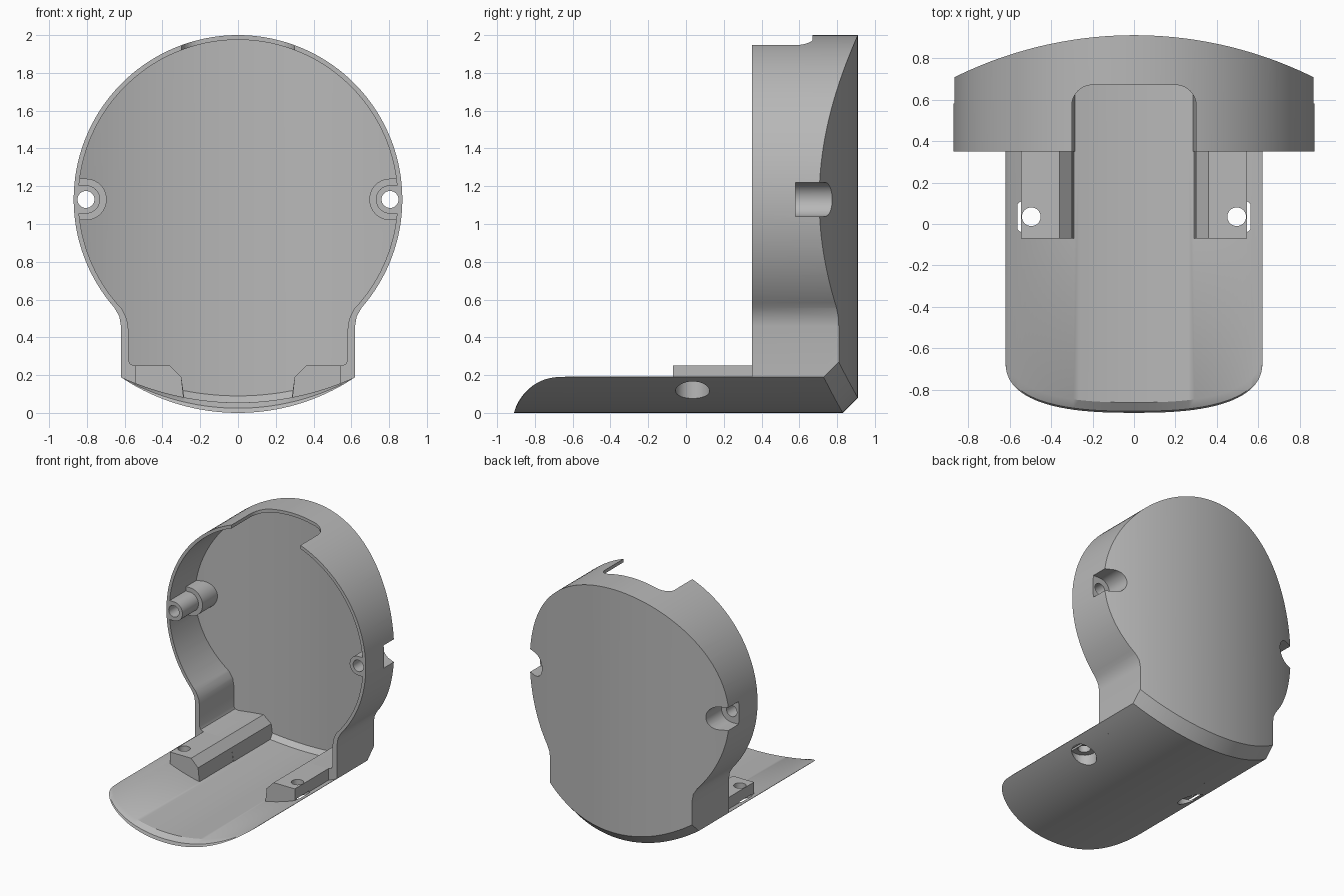
import bpy, bmesh
from math import sqrt, cos, sin, pi, acos

cube = bpy.data.objects.get("Cube")
if cube:
    bpy.data.objects.remove(cube, do_unlink=True)

grey = bpy.data.materials.new("plain grey")
grey.use_nodes = True
grey.diffuse_color = (0.48, 0.48, 0.48, 1)
grey.node_tree.nodes["Principled BSDF"].inputs["Base Color"].default_value = (0.48, 0.48, 0.48, 1)

HALF = 0.62      # half width of neck and tongue
FRONT = 0.35     # front plane of the housing
CZ = 1.13        # height of the round centre


def sag(x, r):
    return r - sqrt(r * r - x * x)


def back(x):
    return 0.91 - sag(x, 1.95)


def under(x):
    return sag(x, 1.11)


def floor(x):
    return 0.055 + sag(x, 1.49)


def spread(a, b, n):
    return [a + (b - a) * i / n for i in range(n + 1)]


def loft(name, rings):
    """Solid skinned through closed rings of equal length."""
    bm = bmesh.new()
    rows = [[bm.verts.new(p) for p in ring] for ring in rings]
    n = len(rows[0])
    for a, b in zip(rows, rows[1:]):
        for i in range(n):
            j = (i + 1) % n
            bm.faces.new((a[i], a[j], b[j], b[i]))
    bm.faces.new(rows[0])
    bm.faces.new(rows[-1])
    bmesh.ops.recalc_face_normals(bm, faces=bm.faces)
    me = bpy.data.meshes.new(name)
    bm.to_mesh(me)
    bm.free()
    ob = bpy.data.objects.new(name, me)
    bpy.context.collection.objects.link(ob)
    me.materials.append(grey)
    return ob


def prism(name, pts, lo, hi, axis):
    """Extrude a flat outline along y (outline in x, z) or z (outline in x, y)."""
    if axis == "y":
        return loft(name, [[(x, h, z) for x, z in pts] for h in (lo, hi)])
    return loft(name, [[(x, y, h) for x, y in pts] for h in (lo, hi)])


def combine(ob, other, operation):
    mod = ob.modifiers.new("cut", "BOOLEAN")
    mod.operation = operation
    mod.solver = "EXACT"
    mod.object = other
    bpy.ops.object.select_all(action="DESELECT")
    bpy.context.view_layer.objects.active = ob
    ob.select_set(True)
    bpy.ops.object.modifier_apply(modifier=mod.name)
    bpy.data.objects.remove(other, do_unlink=True)


def mirrored(right):
    """Right half outline, bottom to top, closed by its mirror image."""
    return right + [(-x, z) for x, z in reversed(right) if x > 1e-5]


def circle(cx, cy, r, n=32):
    return [(cx + r * cos(2 * pi * i / n), cy + r * sin(2 * pi * i / n)) for i in range(n)]


def round_slot(side, r):
    """Half round facing the middle, open straight outwards."""
    arc = [(side * (0.805 - r * cos(t)), CZ + r * sin(t)) for t in spread(-pi / 2, pi / 2, 20)]
    return arc + [(side * 1.0, CZ + r), (side * 1.0, CZ - r)]


def round_top(r, x):
    return [(r * cos(t), CZ + r * sin(t)) for t in spread(-acos(x / r), pi / 2, 56)]


def dome(name, offset):
    arc = [(x, back(x) - offset) for x in spread(-0.95, 0.95, 64)]
    return prism(name, arc + [(0.95, 0), (-0.95, 0)], -0.5, 2.5, "z")


def chamfer(name, offset, low, size):
    """Wedge that trims the lower back edge along its curve."""
    rings = []
    for x in spread(-0.7, 0.7, 40):
        y, z = back(x) - offset, low(x)
        rings.append([(x, y - size - 0.1, z - 0.1), (x, y + 0.1, z + size + 0.1), (x, y + 0.1, z - 0.1)])
    return loft(name, rings)


# Round housing with its neck
outline = [(x, under(x)) for x in spread(0, HALF, 20)]
outline += [(HALF, 0.46), (0.628, 0.51)] + round_top(0.87, 0.655)
housing = prism("housing", mirrored(outline), FRONT, 1.1, "y")
combine(housing, dome("dome_outer", 0), "INTERSECT")
combine(housing, chamfer("chamfer_outer", 0, under, 0.08), "DIFFERENCE")

# Hollow inside, leaving screw bosses and stepped ledges
hollow = [(x, floor(x)) for x in spread(0, 0.285, 10)]
hollow += [(0.30, 0.19), (0.36, 0.25), (0.55, 0.25), (0.571, 0.259), (0.58, 0.28)]
hollow += [(0.58, 0.44), (0.588, 0.495)] + round_top(0.845, 0.612)
cavity = prism("cavity", mirrored(hollow), 0.2, 1.1, "y")
combine(cavity, dome("dome_inner", 0.045), "INTERSECT")
combine(cavity, chamfer("chamfer_inner", 0.045, floor, 0.035), "DIFFERENCE")
for side in (-1, 1):
    combine(cavity, prism("boss", round_slot(side, 0.075), 0.1, 1.2, "y"), "DIFFERENCE")
    combine(cavity, prism("boss_base", round_slot(side, 0.11), 0.55, 1.2, "y"), "DIFFERENCE")
combine(housing, cavity, "DIFFERENCE")

# Screw holes and rear recesses
for side in (-1, 1):
    combine(housing, prism("recess", round_slot(side, 0.09), 0.58, 1.2, "y"), "DIFFERENCE")
    combine(housing, prism("hole", circle(side * 0.805, CZ, 0.045), 0.1, 1.2, "y"), "DIFFERENCE")

# Rounded notch in the top of the rim
notch = [(0, 0.2), (0.30, 0.2)]
notch += [(0.20 + 0.1 * cos(t), 0.57 + 0.1 * sin(t)) for t in spread(0, pi / 2, 10)]
combine(housing, prism("notch", mirrored(notch), 1.5, 2.3, "z"), "DIFFERENCE")

# Curved tongue with a rounded front tip
rings = []
for t in spread(pi, 0, 64):
    x = HALF * cos(t)
    tip = -0.65 - 0.26 * max(0, 1 - abs(cos(t)) ** 2.6) ** (1 / 2.6)
    lo, hi = under(x), max(floor(x), under(x) + 0.003)
    rings.append([(x, tip, lo), (x, tip + 0.008, lo + 0.45 * (hi - lo)), (x, tip + 0.05, hi),
                  (x, FRONT, hi), (x, FRONT, lo)])
tongue = loft("tongue", rings)

# Screw pads on the tongue, drilled and counterbored from below
for s in (-1, 1):
    pad = [(s * x, z) for x, z in ((0.285, 0.055), (0.30, 0.19), (0.36, 0.25), (0.545, 0.25), (0.545, 0.152))]
    combine(tongue, prism("pad", pad, -0.07, FRONT, "y"), "UNION")
for s in (-1, 1):
    combine(tongue, prism("counterbore", circle(s * 0.495, 0.035, 0.09), -0.1, 0.165, "z"), "DIFFERENCE")
    combine(tongue, prism("pad_hole", circle(s * 0.495, 0.035, 0.045), -0.1, 0.4, "z"), "DIFFERENCE")

# Smooth curves, crisp edges
for ob in (housing, tongue):
    bpy.ops.object.select_all(action="DESELECT")
    bpy.context.view_layer.objects.active = ob
    ob.select_set(True)
    bpy.ops.object.shade_smooth_by_angle(angle=pi / 6)
